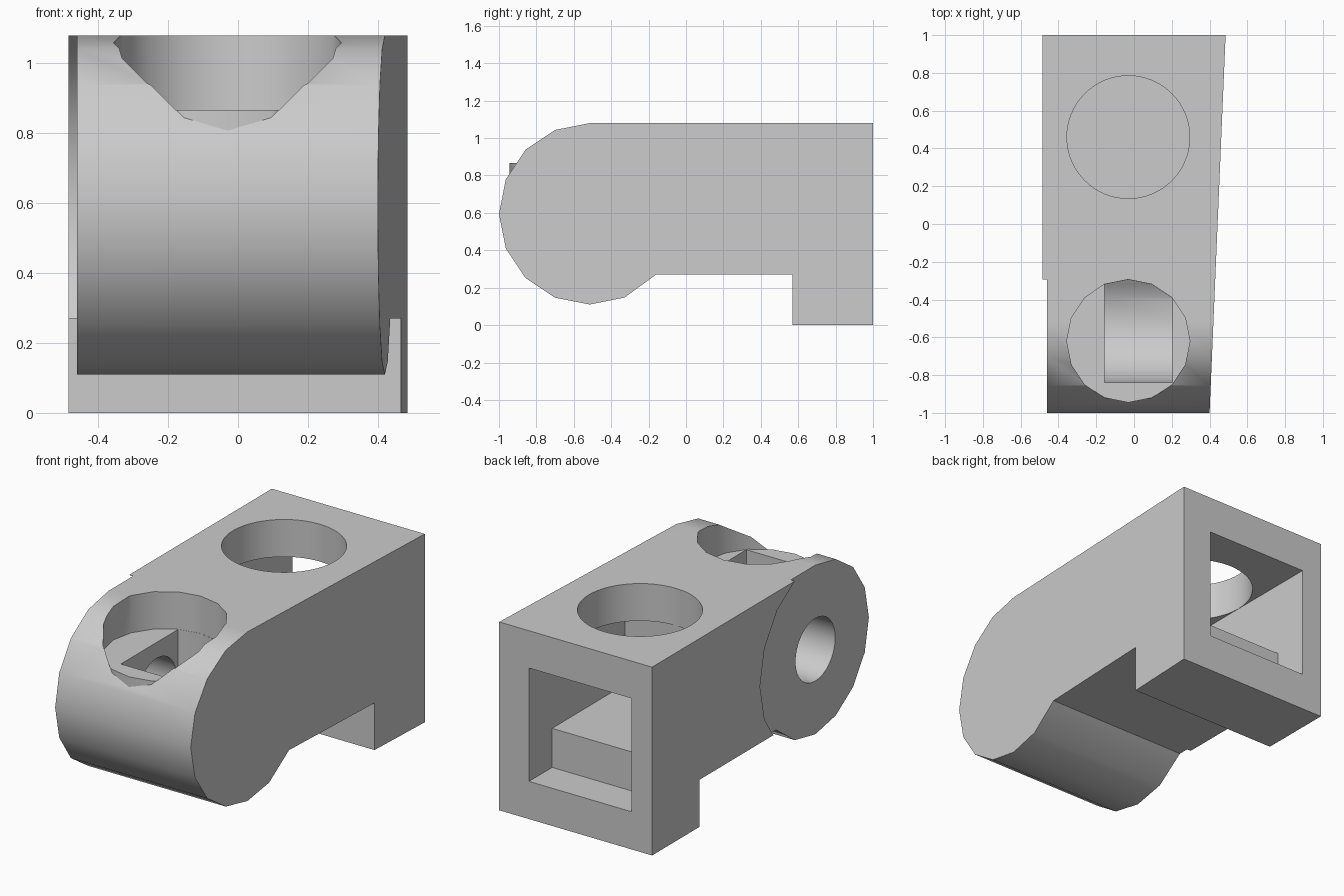
import bpy, bmesh
from math import cos, sin, pi, radians

cube = bpy.data.objects.get("Cube")
if cube:
    bpy.data.objects.remove(cube, do_unlink=True)

grey = bpy.data.materials.new("plain_grey")
grey.use_nodes = True
GREY = (0.6, 0.6, 0.6, 1)
grey.diffuse_color = GREY
grey.node_tree.nodes["Principled BSDF"].inputs["Base Color"].default_value = GREY


def ring(cu, cv, r, n, start=0.0, steps=None):
    """Points of a regular polygon, or of an arc of it."""
    count = n if steps is None else steps + 1
    return [(cu + r * cos(start + 2 * pi * i / n),
             cv + r * sin(start + 2 * pi * i / n)) for i in range(count)]


def prism(name, points, axis, low, high):
    """Extrude a 2D outline: (y, z) along X or (x, y) along Z."""
    bm = bmesh.new()

    def place(u, v, w):
        return (w, u, v) if axis == "X" else (u, v, w)

    a = [bm.verts.new(place(u, v, low)) for u, v in points]
    b = [bm.verts.new(place(u, v, high)) for u, v in points]
    bm.faces.new(a)
    bm.faces.new(b)
    for i in range(len(a)):
        j = (i + 1) % len(a)
        bm.faces.new((a[i], a[j], b[j], b[i]))
    bmesh.ops.recalc_face_normals(bm, faces=bm.faces[:])
    mesh = bpy.data.meshes.new(name)
    bm.to_mesh(mesh)
    bm.free()
    mesh.materials.append(grey)
    obj = bpy.data.objects.new(name, mesh)
    bpy.context.collection.objects.link(obj)
    return obj


def combine(target, tool, operation):
    """Apply a boolean and discard the tool."""
    tool.hide_render = True
    bpy.ops.object.select_all(action="DESELECT")
    bpy.context.view_layer.objects.active = target
    target.select_set(True)
    mod = target.modifiers.new(operation, "BOOLEAN")
    mod.operation, mod.solver, mod.object = operation, "EXACT", tool
    bpy.ops.object.modifier_apply(modifier=mod.name)
    bpy.data.objects.remove(tool, do_unlink=True)


# Body: rounded nose, flat top and rear foot; the +x side tapers to the front
NOSE = (-0.515, 0.595)
nose_arc = ring(*NOSE, 0.485, 16, pi / 2, 10)
outline = nose_arc + [(-0.16, 0.27), (0.57, 0.27), (0.57, 0), (1, 0), (1, 1.08)]
outline.remove(nose_arc[-1])
body = prism("body", outline, "X", -0.485, 0.485)
for v in body.data.vertices:
    if v.co.x > 0:
        v.co.x = 0.4425 + 0.0425 * v.co.y

# Shallow round recess around the nose on the -x side
combine(body, prism("recess", ring(*NOSE, 0.537, 16), "X", -0.7, -0.46), "DIFFERENCE")

# Front well: its floor pokes slightly out of the nose
WELL = (-0.03, -0.62)
combine(body, prism("well_floor", ring(*WELL, 0.325, 16), "Z", 0.6, 0.95), "UNION")
combine(body, prism("well", ring(*WELL, 0.326, 16), "Z", 0.866, 1.4), "DIFFERENCE")

# Round-bottomed slot in the well floor
slot_outline = ring(*NOSE, 0.325, 16, pi, 8) + [(-0.19, 1.0), (-0.84, 1.0)]
slot = prism("slot", slot_outline, "X", -0.155, 0.205)
combine(slot, prism("slot_limit", ring(*WELL, 0.325, 16), "Z", 0.1, 1.2), "INTERSECT")
combine(body, slot, "DIFFERENCE")

# Axle bore from the -x side into the slot
combine(body, prism("bore", ring(*NOSE, 0.18, 32), "X", -0.7, -0.1), "DIFFERENCE")

# Square rear tunnel with a raised inner floor, and the round hole above it
tunnel_outline = [(1.2, 0.216), (0.79, 0.216), (0.79, 0.44),
                  (0.13, 0.44), (0.13, 0.866), (1.2, 0.866)]
combine(body, prism("tunnel", tunnel_outline, "X", -0.356, 0.296), "DIFFERENCE")
combine(body, prism("top_hole", ring(-0.03, 0.46, 0.325, 64), "Z", 0.7, 1.4), "DIFFERENCE")

# Smooth the round surfaces, keep the flats clean
bpy.ops.object.select_all(action="DESELECT")
body.select_set(True)
bpy.context.view_layer.objects.active = body
bpy.ops.object.shade_smooth_by_angle(angle=radians(30))
weighted = body.modifiers.new("clean_flats", "WEIGHTED_NORMAL")
weighted.keep_sharp = True
